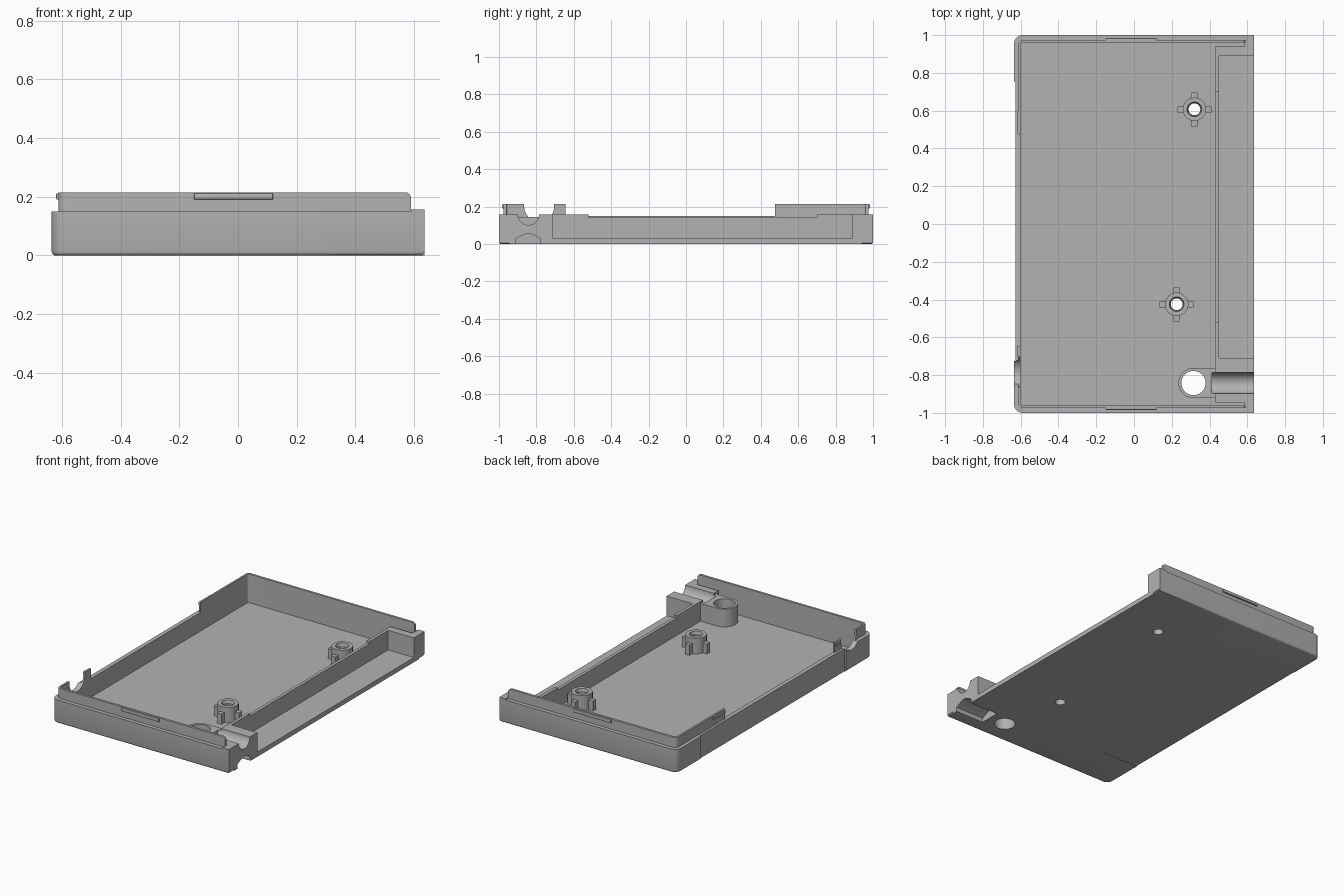
import bpy, bmesh, math
from mathutils import Vector

if "Cube" in bpy.data.objects:
    bpy.data.objects.remove(bpy.data.objects["Cube"])

grey = bpy.data.materials.new("plain_grey")
grey.diffuse_color = (0.45, 0.45, 0.45, 1)
grey.use_nodes = True
grey.node_tree.nodes["Principled BSDF"].inputs["Base Color"].default_value = grey.diffuse_color


def prism(name, pts, lo, hi, axis="z", bevel=None, width=0.0, segs=4):
    """Extrude a closed 2D outline along an axis; optionally bevel edges picked by a rule."""
    place = {"z": lambda a, b, t: (a, b, t), "x": lambda a, b, t: (t, a, b)}[axis]
    bm = bmesh.new()
    face = bm.faces.new([bm.verts.new(place(a, b, lo)) for a, b in pts])
    ext = bmesh.ops.extrude_face_region(bm, geom=[face])["geom"]
    move = Vector(place(0, 0, hi - lo))
    bmesh.ops.translate(bm, vec=move, verts=[v for v in ext if isinstance(v, bmesh.types.BMVert)])
    bmesh.ops.recalc_face_normals(bm, faces=bm.faces)
    if bevel:
        edges = [e for e in bm.edges if all(bevel(v.co) for v in e.verts)]
        bmesh.ops.bevel(bm, geom=edges, offset=width, segments=segs, profile=0.5, affect="EDGES")
    mesh = bpy.data.meshes.new(name)
    bm.to_mesh(mesh)
    bm.free()
    mesh.materials.append(grey)
    ob = bpy.data.objects.new(name, mesh)
    bpy.context.collection.objects.link(ob)
    return ob


def rect(x0, x1, y0, y1):
    return [(x0, y0), (x1, y0), (x1, y1), (x0, y1)]


def box(name, x0, x1, y0, y1, z0, z1, **kw):
    return prism(name, rect(x0, x1, y0, y1), z0, z1, **kw)


def arc(cx, cy, r, a0=0, a1=360, n=40):
    full = a1 - a0 == 360
    return [(cx + r * math.cos(math.radians(a0 + (a1 - a0) * i / n)),
             cy + r * math.sin(math.radians(a0 + (a1 - a0) * i / n))) for i in range(n if full else n + 1)]


def left_round(x0, x1, y, r):
    """Rectangle whose two left corners are rounded."""
    return [(x1, -y), (x1, y)] + arc(x0 + r, y - r, r, 90, 180, 8) + arc(x0 + r, r - y, r, 180, 270, 8)


def cone(name, x, y, z0, z1, r0, r1):
    ob = prism(name, arc(x, y, r0), z0, z1)
    for v in ob.data.vertices:
        if v.co.z > (z0 + z1) / 2:
            v.co.x = x + (v.co.x - x) * r1 / r0
            v.co.y = y + (v.co.y - y) * r1 / r0
    return ob


def combine(target, other, op):
    bpy.context.view_layer.objects.active = target
    m = target.modifiers.new("bool", "BOOLEAN")
    m.operation, m.solver, m.object = op, "EXACT", other
    bpy.ops.object.modifier_apply(modifier=m.name)
    bpy.data.objects.remove(other)


def add(ob):
    combine(case, ob, "UNION")


def cut(ob):
    combine(case, ob, "DIFFERENCE")


# Outer shell with softened bottom edge, and the inset upper lip
case = prism("case_base", left_round(-0.635, 0.635, 1, 0.045), 0, 0.15,
             bevel=lambda c: c.z < 0.001 and c.x < 0.7, width=0.012, segs=3)
cut(box("trim_right", 0.632, 0.8, -1.1, 1.1, -0.1, 0.3))
add(prism("lip", left_round(-0.612, 0.59, 0.975, 0.025), 0.1, 0.215,
          bevel=lambda c: c.x > 0.58 and c.z > 0.2, width=0.02))
for s in (-1, 1):
    ys = sorted((s * 0.93, s * 0.9998))
    add(box("end_block", 0.59, 0.635, *ys, 0.012, 0.157))

# Interior cavity, open to the right above the wall
cut(prism("cavity", left_round(-0.6, 0.585, 0.96, 0.012), 0.03, 0.4))
cut(box("open_right", 0.5, 0.8, -0.96, 0.96, 0.157, 0.4))

# Right-hand block, hollowed into a tray with a divider wall
add(box("right_block", 0.43, 0.635, -0.945, 0.94, 0.0, 0.157))
cut(box("tray", 0.45, 0.8, -0.71, 0.89, 0.03, 0.4))
cut(box("divider_step", 0.4, 0.47, -0.52, 0.70, 0.142, 0.4))

# Boss around the large hole
add(prism("boss", arc(0.315, -0.842, 0.08, 90, 270, 24) + [(0.44, -0.922), (0.44, -0.762)], 0.01, 0.145))
cut(prism("boss_hole", arc(0.315, -0.842, 0.064), -0.1, 0.4))

# Cable channel above and arched relief below, at the right end
cut(prism("channel", arc(-0.842, 0.157, 0.056), 0.412, 0.8, "x"))
cut(prism("relief", [(-0.912, -0.05), (-0.912, 0.028), (-0.862, 0.052), (-0.842, 0.056),
                     (-0.822, 0.052), (-0.778, 0.028), (-0.778, -0.05)], 0.43, 0.8, "x"))

# Screw posts with four fins and a countersunk hole
for x, y in ((0.32, 0.607), (0.226, -0.425)):
    add(box("fin_x", x - 0.09, x + 0.09, y - 0.016, y + 0.016, 0.01, 0.095))
    add(box("fin_y", x - 0.016, x + 0.016, y - 0.09, y + 0.09, 0.01, 0.095))
    add(prism("post", arc(x, y, 0.062), 0.012, 0.13))
    cut(prism("post_hole", arc(x, y, 0.031), -0.1, 0.3))
    cut(cone("post_sink", x, y, 0.11, 0.15, 0.034, 0.044))

# Left wall: lowered middle, round notch, shallow side and bottom recesses
cut(box("left_gap", -0.8, -0.59, -0.645, 0.475, 0.15, 0.4))
cut(prism("left_notch", arc(-0.785, 0.2, 0.08, 180, 360, 28) + [(-0.705, 0.4), (-0.865, 0.4)], -0.8, -0.59, "x"))
cut(box("side_recess", -0.8, -0.627, -0.725, 0.755, -0.1, 0.4))
cut(box("bottom_recess", -0.8, -0.36, -0.725, 0.755, -0.1, 0.003))

# Snap ridges on the lip
for s in (-1, 1):
    ys = sorted((s * 0.97, s * 0.985))
    add(box("snap_long", -0.15, 0.12, *ys, 0.19, 0.212,
            bevel=lambda c: abs(c.y) > 0.98, width=0.006, segs=2))
for y0, y1 in ((0.48, 0.60), (-0.70, -0.647)):
    add(box("snap_left", -0.62, -0.606, y0, y1, 0.19, 0.212,
            bevel=lambda c: c.x < -0.615, width=0.005, segs=2))

# Smooth curved faces, keep hard edges
bpy.ops.object.select_all(action="DESELECT")
case.select_set(True)
bpy.context.view_layer.objects.active = case
bpy.ops.object.shade_smooth_by_angle(angle=math.radians(30))
